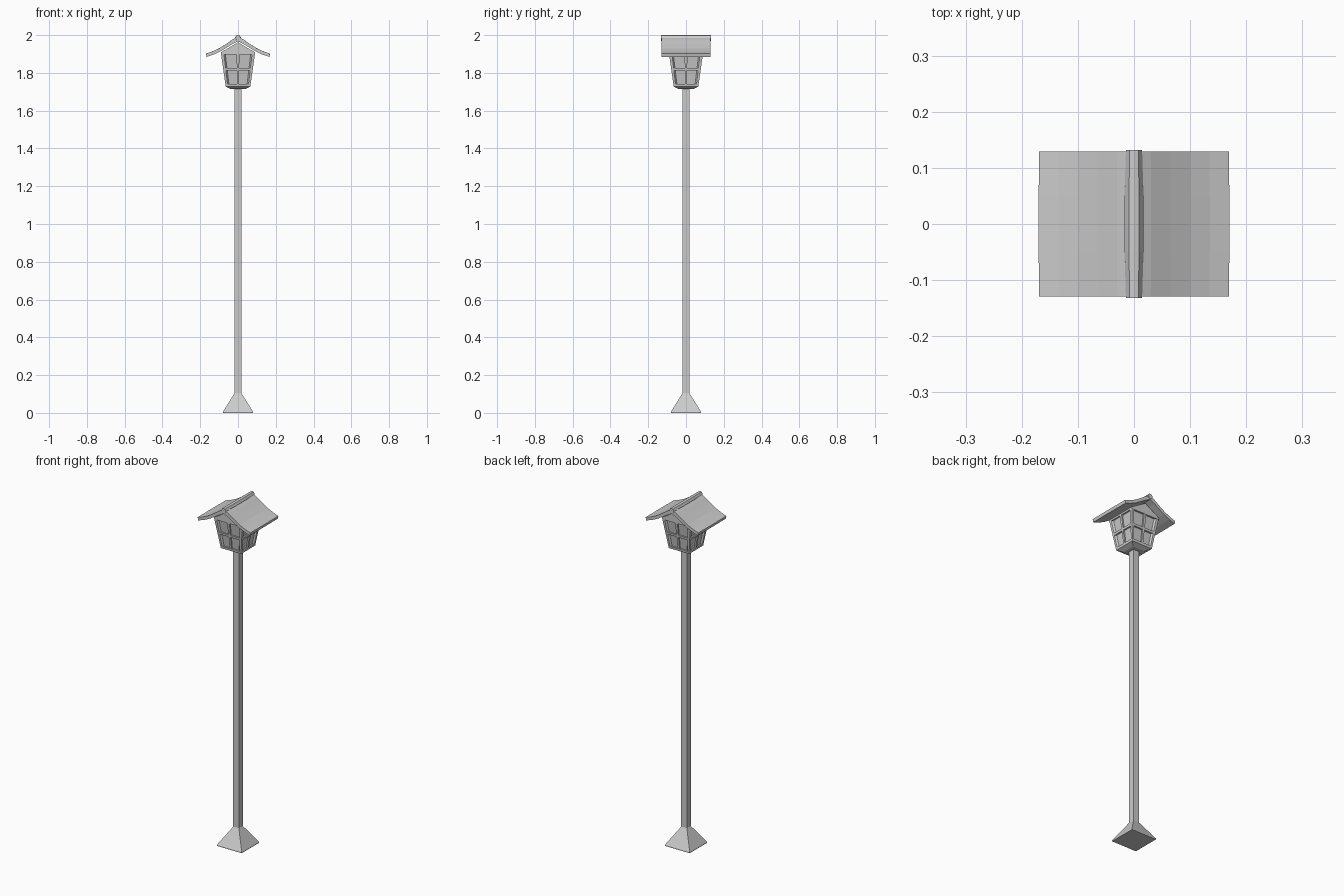
import bpy, bmesh
from mathutils import Matrix, Vector
from math import pi

if "Cube" in bpy.data.objects:
    bpy.data.objects.remove(bpy.data.objects["Cube"])


def finish(name, bm):
    bmesh.ops.recalc_face_normals(bm, faces=bm.faces)
    me = bpy.data.meshes.new(name)
    bm.to_mesh(me)
    bm.free()
    ob = bpy.data.objects.new(name, me)
    bpy.context.collection.objects.link(ob)
    return ob


def loft(name, rings):
    """Closed solid through rings of equal point count."""
    bm = bmesh.new()
    rows = [[bm.verts.new(p) for p in r] for r in rings]
    n = len(rows[0])
    for a, b in zip(rows, rows[1:]):
        for i in range(n):
            j = (i + 1) % n
            bm.faces.new((a[i], a[j], b[j], b[i]))
    bm.faces.new(rows[0])
    bm.faces.new(rows[-1])
    return finish(name, bm)


def square(h, z):
    return [(-h, -h, z), (h, -h, z), (h, h, z), (-h, h, z)]


def prism(name, profile, stations):
    """Sweep an xz profile along y; stations are (y, x scale)."""
    return loft(name, [[(x * s, y, z) for x, z in profile] for y, s in stations])


def mirrored(half):
    return half + [(-x, z) for x, z in reversed(half) if x > 0]


# Foot and post
loft("foot", [square(0.08, 0), square(0.08, 0.006), square(0.018, 0.105)])
loft("post", [square(0.018, 0.10), square(0.018, 1.73)])

# Lantern body: tapered floor and recessed panes
Z0, Z1, H0, H1 = 1.727, 1.908, 0.065, 0.091
loft("lantern_floor", [square(0.038, 1.714), square(H0, Z0), square(H0 + 0.001, Z0 + 0.006)])


def half_width(z):
    return H0 + (H1 - H0) * (z - Z0) / (Z1 - Z0)


loft("panes", [square(half_width(z) - 0.009, z) for z in (Z0, Z1)])

# Window frame on four sides: (u0, u1, z0, z1), u = fraction of half width
bars = [(-1, -0.83, Z0, Z1), (0.83, 1, Z0, Z1), (-0.08, 0.08, Z0, Z1),
        (-0.9, 0.9, Z0, Z0 + 0.014), (-0.9, 0.9, Z1 - 0.01, Z1),
        (-0.9, 0.9, 1.812, 1.825)]
bm = bmesh.new()
for side in range(4):
    turn = Matrix.Rotation(side * pi / 2, 3, 'Z')
    for u0, u1, a, b in bars:
        vs = []
        for depth in (0, 0.012):
            for u, z in ((u0, a), (u1, a), (u1, b), (u0, b)):
                h = half_width(z) - depth
                vs.append(bm.verts.new(turn @ Vector((u * h, -h, z))))
        for f in ((0, 1, 2, 3), (4, 5, 6, 7), (0, 1, 5, 4), (1, 2, 6, 5), (2, 3, 7, 6), (3, 0, 4, 7)):
            bm.faces.new([vs[i] for i in f])
finish("window_frames", bm)

# Gable walls closing the lantern under the roof
prism("gable", mirrored([(0, 1.962), (H1, Z1), (H1 - 0.002, Z1 - 0.01)]), [(-H1, 1), (H1, 1)])

# Curved roof with slightly bowed edges
top = [(0, 1.992), (0.03, 1.976), (0.065, 1.952), (0.10, 1.930), (0.135, 1.914), (0.17, 1.902)]
under = [(0.166, 1.885), (0.13, 1.897), (0.095, 1.913), (0.06, 1.934), (0.03, 1.953)]
prism("roof", mirrored(top + under + [(0, 1.968)])[:-1] + [(-0.03, 1.976)],
      [(-0.129, 0.994), (-0.05, 1), (0.05, 1), (0.129, 0.994)])

# Ridge cap
prism("ridge_cap", mirrored([(0, 2.0), (0.009, 1.998), (0.017, 1.986), (0.012, 1.976), (0, 1.97)]),
      [(-0.132, 0.85), (-0.05, 1), (0.05, 1), (0.132, 0.85)])
